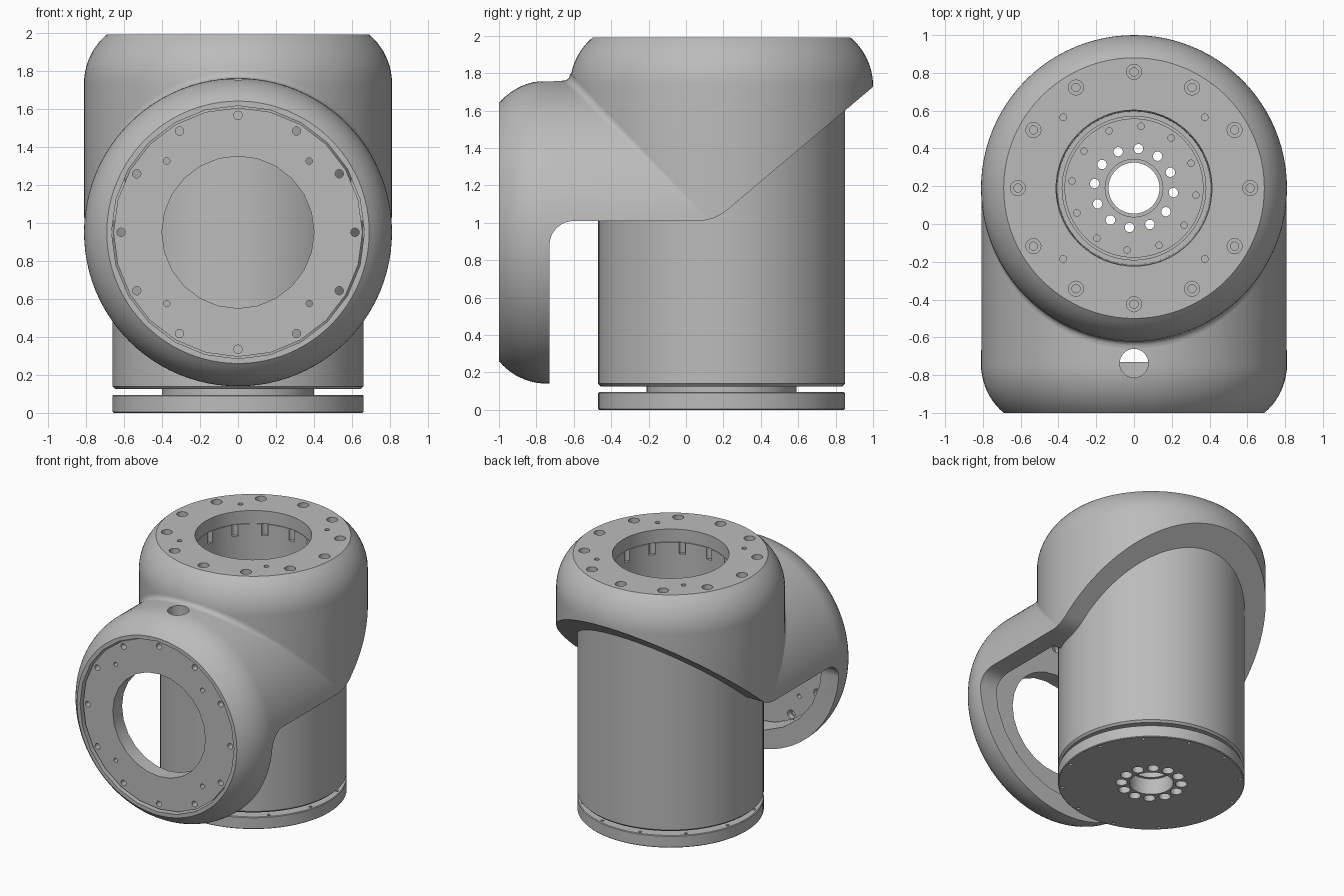
import bpy, bmesh
from math import sin, cos, pi, radians, tau
from mathutils import Vector

cube = bpy.data.objects.get("Cube")
if cube:
    bpy.data.objects.remove(cube, do_unlink=True)

grey = bpy.data.materials.new("machined grey")
grey.use_nodes = True
grey.diffuse_color = (0.5, 0.5, 0.5, 1)
grey.node_tree.nodes["Principled BSDF"].inputs["Base Color"].default_value = (0.5, 0.5, 0.5, 1)

AXIS_Y = 0.19      # upright axis
AXIS_Z = 0.95      # height of the forward-facing axis
R = 0.81           # housing radius
UP, FWD = "up", "forward"


def lathe(bm, profile, axis, a=0, b=0, segs=64, closed=False):
    """Turn (radius, position) points about an axis passing through offset a, b."""
    rings = []
    for r, h in profile:
        ring = []
        for i in range(segs):
            u, v = a + r * cos(tau * i / segs), b + r * sin(tau * i / segs)
            ring.append(bm.verts.new((u, v, h) if axis == UP else (u, h, v)))
        rings.append(ring)
    pairs = list(zip(rings, rings[1:]))
    if closed:
        pairs.append((rings[-1], rings[0]))
    else:
        bm.faces.new(rings[0])
        bm.faces.new(rings[-1])
    for p, q in pairs:
        for i in range(segs):
            j = (i + 1) % segs
            bm.faces.new((p[i], p[j], q[j], q[i]))


def finish(bm, name, recalc=True):
    if recalc:
        bmesh.ops.recalc_face_normals(bm, faces=bm.faces[:])
    mesh = bpy.data.meshes.new(name)
    bm.to_mesh(mesh)
    bm.free()
    mesh.materials.append(grey)
    ob = bpy.data.objects.new(name, mesh)
    bpy.context.collection.objects.link(ob)
    return ob


def turned(name, profile, axis, segs=64, closed=False):
    bm = bmesh.new()
    lathe(bm, profile, axis, 0, AXIS_Y if axis == UP else AXIS_Z, segs, closed)
    return finish(bm, name)


def hole_ring(name, profile, axis, radius, count, start):
    """A circle of drill shapes around one of the two main axes."""
    bm = bmesh.new()
    mid = AXIS_Y if axis == UP else AXIS_Z
    for i in range(count):
        t = radians(start) + tau * i / count
        lathe(bm, profile, axis, radius * cos(t), mid + radius * sin(t), 16)
    return finish(bm, name)


def cut(ob, *cutters):
    bpy.context.view_layer.objects.active = ob
    for c in cutters:
        m = ob.modifiers.new("cut", "BOOLEAN")
        m.operation, m.solver, m.object = "DIFFERENCE", "EXACT", c
        bpy.ops.object.modifier_apply(modifier=m.name)


def shoulder(end, sign):
    """Rounded rim from the full radius to the flat end face."""
    big = 0.336
    return [(R - big + big * cos(radians(a)), end + sign * big * (sin(radians(a)) - sin(radians(50))))
            for a in range(0, 51, 5)]


# Housing bodies
upper_housing = turned("upper_housing", [(R, 0.9)] + shoulder(1.99, 1), UP, 96)
front_housing = turned("front_housing", [(R, AXIS_Y)] + shoulder(-1, -1), FWD, 96)

# Side profile of everything removed below the housing, with rounded corners
def arc(cy, cz, r, a0, a1, n=8):
    return [(cy + r * cos(radians(a0 + (a1 - a0) * i / n)),
             cz + r * sin(radians(a0 + (a1 - a0) * i / n))) for i in range(n + 1)]

side = [(-0.73, -0.5)] + arc(-0.6, 0.88, 0.13, 180, 90) + arc(0.06, 1.26, 0.25, 270, 309)
side += [(1.3, 1.98), (1.3, -0.5)]
bm = bmesh.new()
face = bm.faces.new([bm.verts.new((-1.2, y, z)) for y, z in side])
ext = bmesh.ops.extrude_face_region(bm, geom=[face])
bmesh.ops.translate(bm, vec=(2.4, 0, 0), verts=[g for g in ext["geom"] if isinstance(g, bmesh.types.BMVert)])
under_cut = finish(bm, "under_cutter")

# Cavities and holes in the housing
motor_bay = turned("motor_bay_cutter", [(0.661, 0), (0.661, 1.89)], UP, 96)
front_bay = turned("front_bay_cutter", [(0.665, -1.2), (0.665, -0.1)], FWD, 24)
top_mouth = turned("top_mouth_cutter", [(0.413, 1.7), (0.413, 2.2)], UP)
top_bolts = hole_ring("top_bolt_cutter", [(0.022, 1.85), (0.022, 1.95), (0.04, 1.95), (0.04, 2.05)], UP, 0.615, 12, 0)
top_pins = hole_ring("top_pin_cutter", [(0.018, 1.92), (0.018, 2.05)], UP, 0.53, 4, 45)
bm = bmesh.new()
lathe(bm, [(0.076, 1.4), (0.076, 2.1)], UP, 0, -0.737, 32)
cable_hole = finish(bm, "cable_hole_cutter")
cut(upper_housing, under_cut, motor_bay, front_bay, top_mouth, top_bolts, top_pins)
cut(front_housing, under_cut, motor_bay, front_bay, cable_hole)

# Soft concave strip where the two bodies meet
bm = bmesh.new()
rows = []
for i in range(49):
    t = 0.1 + (pi - 0.2) * i / 48
    s, d = sin(t), 0.04 * sin(t)
    row = []
    for k in range(6):
        u = k / 5
        row.append(bm.verts.new((R * cos(t), AXIS_Y - R * s - d * (1 - u) ** 2, AXIS_Z + R * s + d * u * u)))
    rows.append(row)
for p, q in zip(rows, rows[1:]):
    for k in range(5):
        bm.faces.new((p[k], p[k + 1], q[k + 1], q[k]))
bm.normal_update()
for f in bm.faces:
    if f.normal.dot(f.calc_center_median() - Vector((0, AXIS_Y, AXIS_Z))) < 0:
        f.normal_flip()
joint_fillet = finish(bm, "joint_fillet", recalc=False)

# Front flange ring
front_flange = turned("front_flange", [(0.4, -0.975), (0.655, -0.975), (0.655, -0.86), (0.4, -0.86)], FWD, 24, True)
flange_bolts = hole_ring("flange_bolt_cutter", [(0.022, -1.1), (0.022, -0.9), (0.032, -0.9), (0.032, -0.8)], FWD, 0.615, 12, 0)
flange_pins = hole_ring("flange_pin_cutter", [(0.017, -1.1), (0.017, -0.8)], FWD, 0.53, 4, 45)
cut(front_flange, flange_bolts, flange_pins)

# Motor body with a stepped open bore
motor_body = turned("motor_body", [
    (0.135, 0.125), (0.645, 0.125), (0.66, 0.14), (0.66, 1.888), (0.41, 1.888), (0.405, 1.3),
    (0.38, 1.3), (0.38, 1.27), (0.368, 1.27), (0.368, 1.3), (0.155, 1.3), (0.155, 1.32),
    (0.135, 1.32)], UP, 96, True)
shaft_holes = hole_ring("shaft_hole_cutter", [(0.025, -0.1), (0.025, 1.4)], UP, 0.21, 12, 23.5)
floor_holes = hole_ring("floor_hole_cutter", [(0.017, 1.24), (0.017, 1.4)], UP, 0.33, 12, 23.5)
bore_notches = hole_ring("bore_notch_cutter", [(0.024, 1.8), (0.024, 2)], UP, 0.41, 12, 23.5)
cut(motor_body, shaft_holes, floor_holes, bore_notches)

# Output disc at the bottom
base_disc = turned("base_disc", [
    (0.155, 0), (0.655, 0), (0.66, 0.005), (0.66, 0.09), (0.655, 0.095),
    (0.4, 0.095), (0.4, 0.125), (0.155, 0.125)], UP, 96, True)
base_holes = hole_ring("base_hole_cutter", [(0.042, -0.1), (0.042, 0.2)], UP, 0.212, 12, 23.5)
edge_holes = hole_ring("edge_hole_cutter", [(0.012, -0.1), (0.012, 0.11)], UP, 0.63, 12, 15)
cut(base_disc, base_holes, edge_holes)

# Remove the drill shapes, then smooth the finished parts
for ob in [o for o in bpy.data.objects if o.name.endswith("_cutter")]:
    bpy.data.objects.remove(ob, do_unlink=True)
for ob in (upper_housing, front_housing, joint_fillet, front_flange, motor_body, base_disc):
    bpy.ops.object.select_all(action="DESELECT")
    ob.select_set(True)
    bpy.context.view_layer.objects.active = ob
    bpy.ops.object.shade_smooth_by_angle(angle=radians(32))
